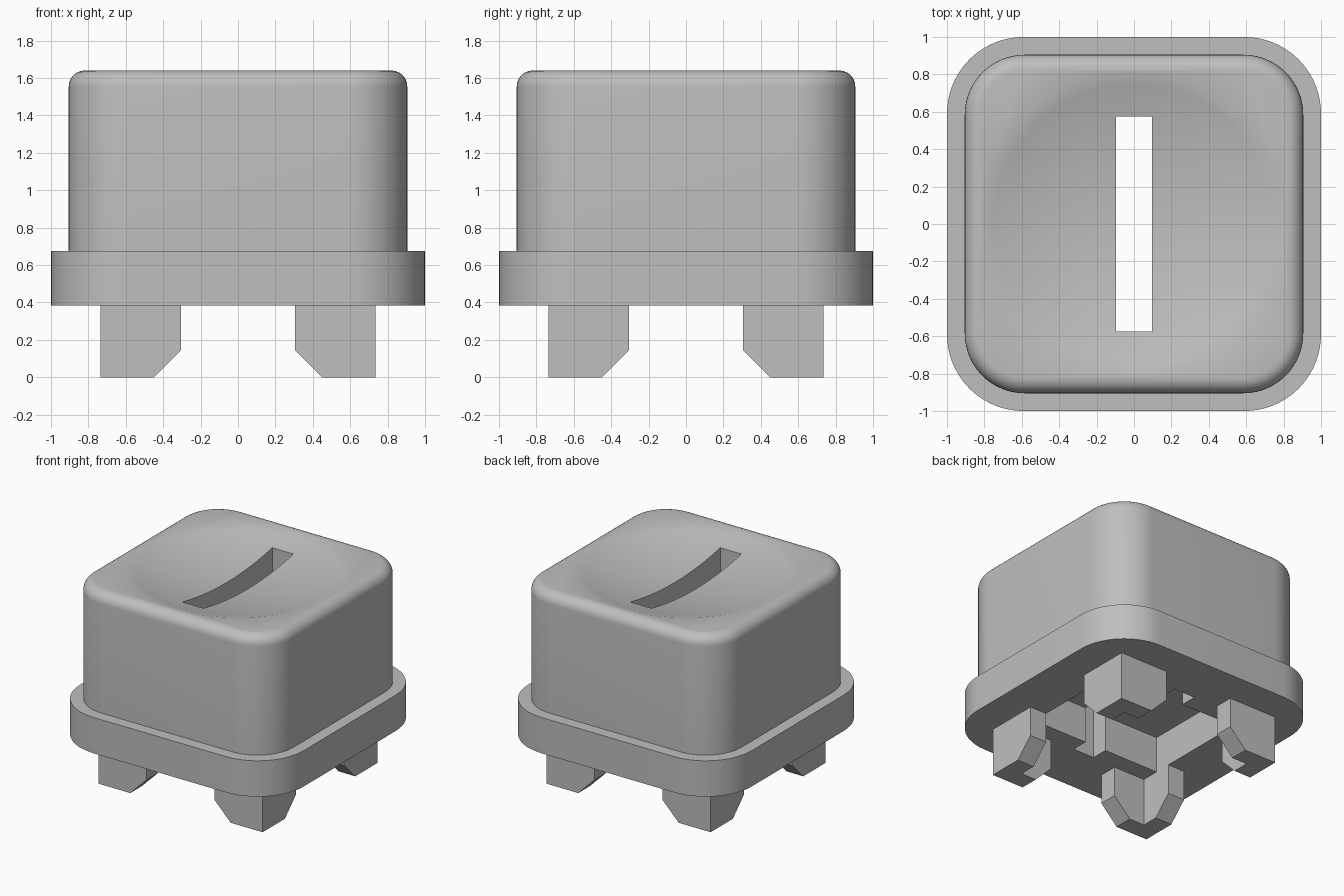
import bpy, bmesh, math

if "Cube" in bpy.data.objects:
    bpy.data.objects.remove(bpy.data.objects["Cube"])

grey = bpy.data.materials.new("light_grey")
grey.diffuse_color = (0.52, 0.52, 0.52, 1)
grey.use_nodes = True
grey.node_tree.nodes["Principled BSDF"].inputs["Base Color"].default_value = grey.diffuse_color


def make_object(name, bm):
    bmesh.ops.recalc_face_normals(bm, faces=bm.faces[:])
    mesh = bpy.data.meshes.new(name)
    bm.to_mesh(mesh)
    bm.free()
    obj = bpy.data.objects.new(name, mesh)
    bpy.context.collection.objects.link(obj)
    mesh.materials.append(grey)
    return obj


def loft(bm, loops):
    """Skin closed loops of equal length and cap both ends."""
    rings = [[bm.verts.new(p) for p in loop] for loop in loops]
    n = len(rings[0])
    for a, b in zip(rings, rings[1:]):
        for i in range(n):
            bm.faces.new((a[i], a[(i + 1) % n], b[(i + 1) % n], b[i]))
    bm.faces.new(rings[0][::-1])
    bm.faces.new(rings[-1])


def rounded_square(half, radius, z, steps=14):
    c = half - radius
    pts = []
    for q, (sx, sy) in enumerate(((1, 1), (-1, 1), (-1, -1), (1, -1))):
        for i in range(steps + 1):
            t = math.pi / 2 * (q + i / steps)
            pts.append((sx * c + radius * math.cos(t), sy * c + radius * math.sin(t), z))
    return pts


def box_cutter(name, hx, hy, z0, z1):
    bm = bmesh.new()
    loft(bm, [[(-hx, -hy, z), (hx, -hy, z), (hx, hy, z), (-hx, hy, z)] for z in (z0, z1)])
    return make_object(name, bm)


def circle(r, z, n=72):
    return [(r * math.cos(2 * math.pi * i / n), r * math.sin(2 * math.pi * i / n), z) for i in range(n)]


# Body: wide base flange, narrower cap with a filleted top edge
BOTTOM, LEDGE, TOP = 0.385, 0.675, 1.64
HALF, CORNER, FILLET = 0.905, 0.32, 0.085
loops = [rounded_square(1.0, 0.41, BOTTOM), rounded_square(1.0, 0.41, LEDGE),
         rounded_square(HALF, CORNER, LEDGE)]
for i in range(8):
    t = math.pi / 2 * i / 7
    inset = FILLET * (1 - math.cos(t))
    loops.append(rounded_square(HALF - inset, CORNER - inset, TOP - FILLET + FILLET * math.sin(t)))
bm = bmesh.new()
loft(bm, loops)
body = make_object("button_body", bm)

# Cutter for the shallow spherical dish in the top
DISH_R, DEPTH = 0.815, 0.12
sphere_r = (DISH_R ** 2 + DEPTH ** 2) / (2 * DEPTH)
bm = bmesh.new()
dish_loops = []
for i in range(1, 15):
    r = DISH_R * i / 12
    dish_loops.append(circle(r, TOP - DEPTH + sphere_r - math.sqrt(sphere_r ** 2 - r * r)))
loft(bm, dish_loops)
dish = make_object("dish_cutter", bm)

# Cutters for the through slot and the recess underneath
slot = box_cutter("slot_cutter", 0.095, 0.575, 0.2, 1.9)
recess = box_cutter("recess_cutter", 0.585, 0.44, 0.2, LEDGE)

cutters = (dish, recess, slot)
for cutter in cutters:
    cutter.hide_render = True
    mod = body.modifiers.new(cutter.name, "BOOLEAN")
    mod.operation = "DIFFERENCE"
    mod.solver = "EXACT"
    mod.object = cutter
depsgraph = bpy.context.evaluated_depsgraph_get()
cut_mesh = bpy.data.meshes.new_from_object(body.evaluated_get(depsgraph))
body.modifiers.clear()
body.data = cut_mesh
for cutter in cutters:
    bpy.data.objects.remove(cutter)
cut_mesh.materials.clear()
cut_mesh.materials.append(grey)
for poly in cut_mesh.polygons:
    poly.material_index = 0

bpy.ops.object.select_all(action="DESELECT")
body.select_set(True)
bpy.context.view_layer.objects.active = body
bpy.ops.object.shade_smooth_by_angle(angle=math.radians(30))

# Four L-shaped corner legs with chamfered arm ends
OUT, INN, END = 0.735, 0.585, 0.305
outline = ((OUT, OUT), (END, OUT), (END, INN), (INN, INN), (INN, END), (OUT, END))
for name, sx, sy in (("front_left_leg", -1, -1), ("front_right_leg", 1, -1),
                     ("back_left_leg", -1, 1), ("back_right_leg", 1, 1)):
    bm = bmesh.new()
    loft(bm, [[(x, y, z) for x, y in outline] for z in (0, BOTTOM)])
    for point, normal in (((0.45, 0, 0), (-1, 0, -1)), ((0, 0.45, 0), (0, -1, -1))):
        bmesh.ops.bisect_plane(bm, geom=bm.verts[:] + bm.edges[:] + bm.faces[:],
                               plane_co=point, plane_no=normal, clear_outer=True)
        bmesh.ops.holes_fill(bm, edges=[e for e in bm.edges if e.is_boundary], sides=0)
    for v in bm.verts:
        v.co.x *= sx
        v.co.y *= sy
    make_object(name, bm)
